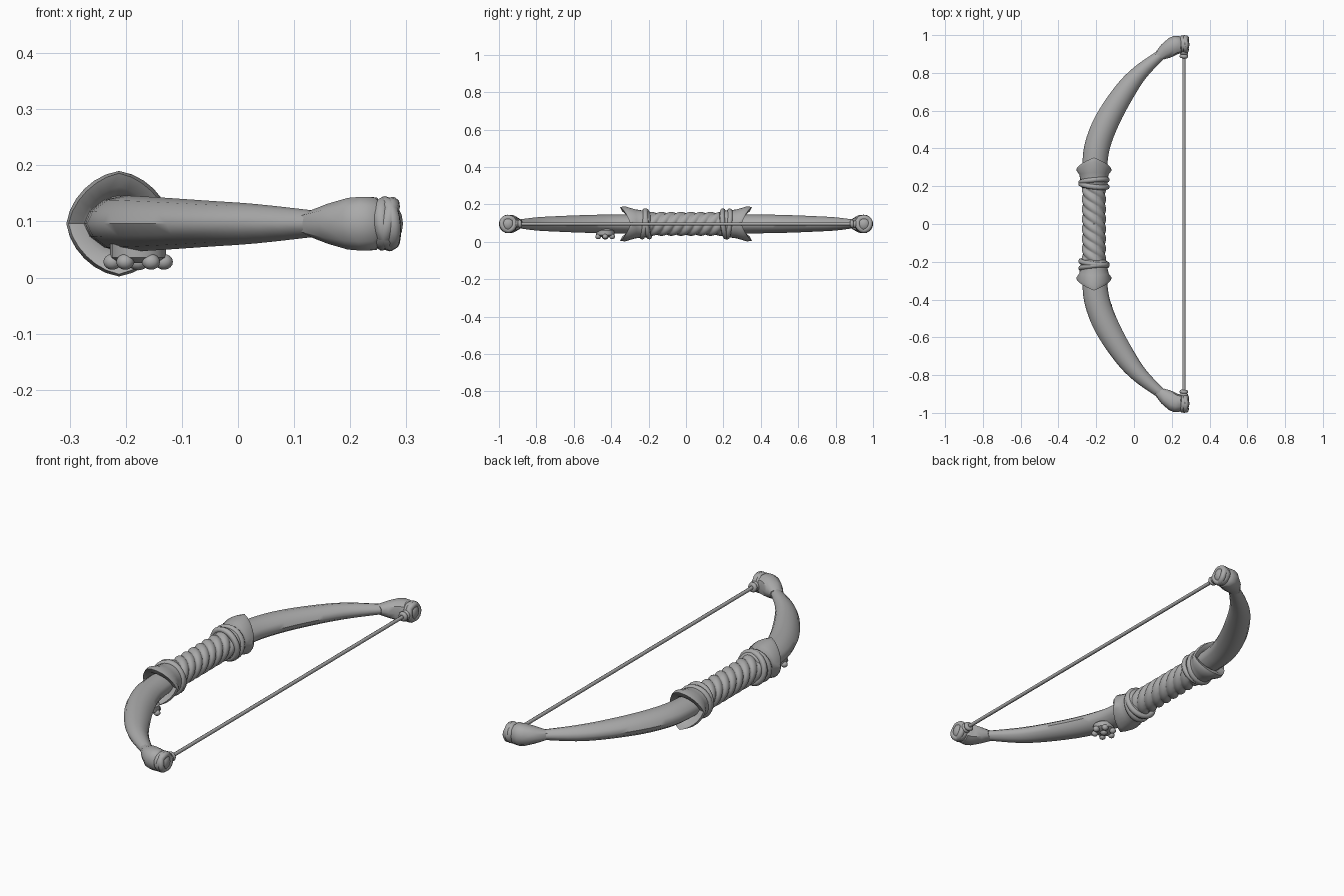
import bpy, bmesh, math
from mathutils import Vector, Matrix

cube = bpy.data.objects.get("Cube")
if cube:
    bpy.data.objects.remove(cube, do_unlink=True)

ZC = 0.096          # height of the bow's centre plane
GX = -0.212         # x of the grip axis
TAU = math.tau

grey = bpy.data.materials.new("plain_grey")
grey.use_nodes = True
tone = (0.4, 0.4, 0.4, 1)
grey.diffuse_color = tone
grey.node_tree.nodes["Principled BSDF"].inputs["Base Color"].default_value = tone


def finish(name, bm, angle=40):
    bmesh.ops.recalc_face_normals(bm, faces=bm.faces[:])
    mesh = bpy.data.meshes.new(name)
    bm.to_mesh(mesh)
    bm.free()
    mesh.materials.append(grey)
    ob = bpy.data.objects.new(name, mesh)
    bpy.context.collection.objects.link(ob)
    bpy.ops.object.select_all(action='DESELECT')
    ob.select_set(True)
    bpy.context.view_layer.objects.active = ob
    bpy.ops.object.shade_smooth_by_angle(angle=math.radians(angle))
    return ob


def loft(name, rings, angle=40):
    """Skin a list of equal point rings and close both ends."""
    bm = bmesh.new()
    loops = [[bm.verts.new(p) for p in ring] for ring in rings]
    n = len(loops[0])
    for a, b in zip(loops, loops[1:]):
        for i in range(n):
            j = (i + 1) % n
            bm.faces.new((a[i], a[j], b[j], b[i]))
    bm.faces.new(loops[0])
    bm.faces.new(loops[-1])
    return finish(name, bm, angle)


def smooth_path(keys, steps):
    """Catmull-Rom interpolation of section tuples."""
    out = []
    for k in range(len(keys) - 1):
        p = [keys[min(max(k + d, 0), len(keys) - 1)] for d in (-1, 0, 1, 2)]
        for s in range(steps):
            t = s / steps
            out.append([b + t / 2 * (c - a + t * (2*a - 5*b + 4*c - d
                        + t * (3*(b - c) + d - a))) for a, b, c, d in zip(*p)])
    return out + [keys[-1]]


def section(key, side, n=12, power=1.0):
    """Oval between an outer and an inner edge point, with a half height."""
    xo, yo, xi, yi, h = key
    ring = []
    for i in range(n):
        c, s = math.cos(TAU * i / n), math.sin(TAU * i / n)
        c = math.copysign(abs(c) ** power, c)
        s = math.copysign(abs(s) ** power, s)
        ring.append(((xo + xi)/2 + c*(xi - xo)/2,
                     side * ((yo + yi)/2 + c*(yi - yo)/2), ZC + s*h))
    return ring


def cord_ring(name, centre, axis, major, minor, n=20, m=8):
    turn = Vector((0, 0, 1)).rotation_difference(Vector(axis)).to_matrix()
    bm = bmesh.new()
    grid = []
    for i in range(n):
        a = TAU * i / n
        row = []
        for j in range(m):
            b = TAU * j / m
            r = major + minor * math.cos(b)
            p = Vector((r*math.cos(a), r*math.sin(a), minor*math.sin(b)))
            row.append(bm.verts.new(turn @ p + Vector(centre)))
        grid.append(row)
    for i in range(n):
        for j in range(m):
            i2, j2 = (i + 1) % n, (j + 1) % m
            bm.faces.new((grid[i][j], grid[i2][j], grid[i2][j2], grid[i][j2]))
    return finish(name, bm, 60)


def ball(name, centre, size):
    bm = bmesh.new()
    bmesh.ops.create_uvsphere(bm, u_segments=12, v_segments=8, radius=1)
    bmesh.ops.transform(bm, verts=bm.verts[:], matrix=Matrix.Translation(centre)
                        @ Matrix.Diagonal((*size, 1)))
    return finish(name, bm, 60)


# Grip: four twisted strands wound round the handle
def grip_ring(y, n=48, strands=4, pitch=0.21):
    ring = []
    for i in range(n):
        a = TAU * i / n
        r = 0.051 + 0.013 * abs(math.sin(strands/2 * (a - TAU*y/pitch))) ** 0.6
        ring.append((GX + r*math.cos(a), y, ZC + r*math.sin(a)))
    return ring


loft("grip_wrap", [grip_ring(-0.21 + 0.42*k/70) for k in range(71)], 60)

# Collar profile: distance along the grip, radius, pull towards the points
COLLAR = [(0.19, 0.06, 0), (0.2, 0.072, 0), (0.24, 0.073, 0),
          (0.262, 0.078, 0.2), (0.285, 0.094, 0.75), (0.296, 0.09, 1),
          (0.29, 0.066, 0.9), (0.28, 0.05, 0.5)]


def collar_ring(y, r, pull, side, n=24):
    ring = []
    for i in range(n):
        a = TAU * i / n
        point = abs(2 * ((a / math.pi) % 1) - 1)      # 1 at sides, 0 at top
        rr = r * (1 - 0.09 * pull * abs(math.sin(2 * a)))
        ring.append((GX + rr*math.cos(a), side*(y + 0.056*pull*(1 - point)),
                     ZC + rr*math.sin(a)))
    return ring


LIMB = [(-0.275, 0.28, -0.145, 0.28, 0.05), (-0.262, 0.42, -0.128, 0.4, 0.05),
        (-0.205, 0.57, -0.078, 0.53, 0.047), (-0.1, 0.727, -0.006, 0.665, 0.041),
        (0.0, 0.83, 0.065, 0.775, 0.035), (0.13, 0.92, 0.168, 0.885, 0.022)]
TIP = [(0.105, 0.897, 0.16, 0.872, 0.022), (0.145, 0.95, 0.19, 0.88, 0.037),
       (0.185, 0.985, 0.218, 0.892, 0.048), (0.212, 0.996, 0.232, 0.9, 0.05),
       (0.24, 0.994, 0.25, 0.904, 0.049), (0.262, 0.98, 0.264, 0.918, 0.03)]

for side, label in ((-1, "front"), (1, "back")):
    loft(label + "_collar", [collar_ring(*k, side) for k in COLLAR], 50)
    for k, tilt in enumerate((0.12, -0.1)):
        cord_ring(f"{label}_collar_cord_{k}", (GX, side*(0.205 + 0.022*k), ZC),
                  (tilt, 1, tilt), 0.07, 0.014, 24)

    # Curved limb, tapering to the tip
    loft(label + "_limb", [section(k, side, 12, 1.15)
                           for k in smooth_path(LIMB, 4)], 50)
    loft(label + "_tip", [section(k, side, 10, 0.85) for k in TIP], 40)

    # Crossed cords binding the tip
    for k, (tilt, lean) in enumerate(((0.3, 0.1), (-0.3, 0.15), (0, -0.25))):
        cord_ring(f"{label}_tip_cord_{k}", (0.266, side*0.951, ZC),
                  (1, tilt, lean), 0.035, 0.0145)
    ball(label + "_tip_core", (0.268, side*0.951, ZC), (0.026, 0.036, 0.038))

    # Knot where the string leaves the tip
    for k in range(2):
        cord_ring(f"{label}_string_knot_{k}", (0.264, side*(0.888 + 0.018*k), ZC),
                  (0.1, 1, 0.1 - 0.2*k), 0.013, 0.0105, 14)

# Bowstring
loft("bowstring", [[(0.264 + 0.0085*math.cos(TAU*i/8), y,
                     ZC + 0.0085*math.sin(TAU*i/8)) for i in range(8)]
                   for y in (-0.93, 0.93)], 60)

# Rosette hanging under the front limb
RX, RY = -0.178, -0.432
loft("rosette_disc", [[(RX + r*math.cos(TAU*i/16), RY + r*math.sin(TAU*i/16), z)
                       for i in range(16)]
                      for r, z in ((0.036, 0.072), (0.05, 0.06), (0.05, 0.036),
                                   (0.036, 0.026))], 40)
for k in range(6):
    a = TAU * k / 6
    ball(f"rosette_bead_{k}", (RX + 0.046*math.cos(a), RY + 0.043*math.sin(a),
                               0.028), (0.016, 0.015, 0.014))
ball("rosette_centre", (RX, RY, 0.027), (0.018, 0.018, 0.014))
